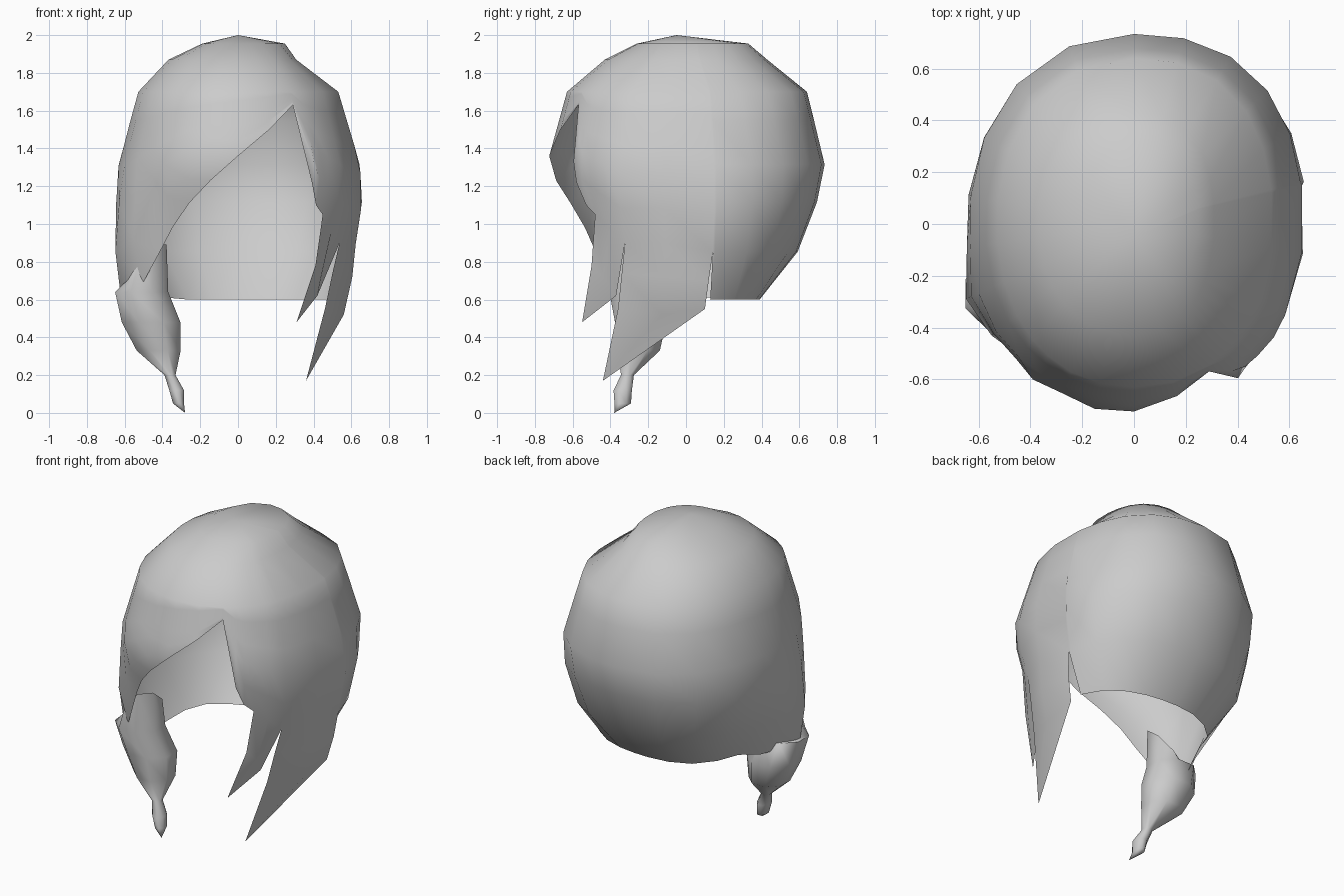
import bpy, bmesh, math

if "Cube" in bpy.data.objects:
    bpy.data.objects.remove(bpy.data.objects["Cube"])

grey = bpy.data.materials.new("hair grey")
grey.diffuse_color = (0.6, 0.6, 0.6, 1)
grey.use_nodes = True
grey.node_tree.nodes["Principled BSDF"].inputs["Base Color"].default_value = grey.diffuse_color


def make(name, verts, faces, angle=80):
    me = bpy.data.meshes.new(name)
    me.from_pydata(verts, [], faces)
    me.materials.append(grey)
    ob = bpy.data.objects.new(name, me)
    bpy.context.collection.objects.link(ob)
    bm = bmesh.new()
    bm.from_mesh(me)
    bmesh.ops.remove_doubles(bm, verts=bm.verts, dist=1e-4)
    bmesh.ops.recalc_face_normals(bm, faces=bm.faces)
    bm.to_mesh(me)
    bm.free()
    bpy.ops.object.select_all(action='DESELECT')
    ob.select_set(True)
    bpy.context.view_layer.objects.active = ob
    bpy.ops.object.shade_smooth_by_angle(angle=math.radians(angle))
    return ob


# Half widths of the hair cap by height: z, left, right, front, back
WIDTHS = [(2.00, .02, .02, .08, .02), (1.955, .19, .25, .26, .33),
          (1.87, .37, .31, .43, .43), (1.70, .53, .535, .63, .64),
          (1.32, .635, .65, .735, .735), (1.12, .645, .665, .66, .695),
          (.85, .60, .625, .55, .59), (.60, .43, .53, .45, .39),
          (.40, .35, .47, .40, .25)]


def cap_point(deg, z):
    """Point on the cap; deg 0 is the front, positive turns to +x."""
    for a, b in zip(WIDTHS, WIDTHS[1:]):
        if z >= b[0]:
            break
    t = (a[0] - z) / (a[0] - b[0])
    l, r, f, k = [p + (q - p) * t for p, q in zip(a[1:], b[1:])]
    # the left front lock keeps its fullness as it falls into the tail
    lock = max(0, 1 - abs(deg + 60) / (34 if deg > -60 else 26))
    if z < 1.12:
        l += (.65 - l) * min(1, 1.6 * lock)
    dx, dy = math.sin(math.radians(deg)), -math.cos(math.radians(deg))
    n = 2.4 if dx > 0 and dy > 0 else 2.15
    rad = (abs(dx / (r if dx > 0 else l)) ** n
           + abs(dy / (k if dy > 0 else f)) ** n) ** (-1 / n)
    rad *= 1 + .14 * lock * min(1, max(0, (1.25 - z) / .35))
    return (dx * rad, dy * rad, z)


# Hair cap: columns around the head, each ending at its own rim height
RIM = [(-180, .6), (-160, .6), (-140, .6), (-120, .61), (-100, .61),
       (-82, .57), (-66, .60), (-52, .68), (-41, .85), (-33, .98),
       (-23, 1.11), (-12, 1.23), (0, 1.36), (14, 1.5), (27, 1.63),
       (34, 1.22), (38, 1.10), (43, 1.05), (51, .98), (59, .90),
       (80, .90), (103, .85), (104, .6), (120, .6), (135, .6), (150, .6),
       (165, .6)]
TOP = [1.955, 1.87, 1.70]
LOW = [.86, .65, .47, .23, 0]
verts, faces = [(0, -.05, 2)], []
rows, n = len(TOP) + len(LOW), len(RIM)
for deg, rim in RIM:
    for z in TOP + [rim + (1.70 - rim) * s for s in LOW]:
        verts.append(cap_point(deg, z))
for i in range(n):
    a, b = 1 + i * rows, 1 + (i + 1) % n * rows
    faces.append((0, a, b))
    for j in range(rows - 1):
        faces.append((a + j, a + j + 1, b + j + 1, b + j))


# Pointed side strands hang from the cap rim and close on a tip
def strand(degs, grid, tip):
    rim = dict(RIM)
    grid = [[cap_point(d, rim[d]) for d in degs]] + grid
    w, start = len(degs), len(verts)
    verts.extend([p for row in grid for p in row] + [tip])
    for r in range(len(grid) - 1):
        for c in range(w - 1):
            k = start + r * w + c
            faces.append((k, k + 1, k + w + 1, k + w))
    base = start + (len(grid) - 1) * w
    for c in range(w - 1):
        faces.append((base + c, base + c + 1, len(verts) - 1))


strand((43, 51, 59),
       [[(.41, -.50, .78), (.44, -.44, .72), (.42, -.37, .62)]],
       (.31, -.55, .48))
strand((59, 80, 103),
       [[(.50, -.34, .74), (.605, -.12, .72), (.60, .12, .70)],
        [(.46, -.36, .55), (.56, -.13, .52), (.565, .10, .55)]],
       (.36, -.44, .17))
make("hair_cap_with_strands", verts, faces)

# Gathered tail at the left front: x, y, z, half width, half depth
TAIL = [(-.48, -.28, .76, .105, .12), (-.51, -.27, .64, .145, .14),
        (-.46, -.24, .48, .16, .14), (-.42, -.25, .33, .12, .115),
        (-.36, -.31, .20, .03, .035), (-.325, -.335, .12, .04, .05),
        (-.315, -.335, .05, .03, .045)]
sides = 8
verts, faces = [], []
for j, (x, y, z, rx, ry) in enumerate(TAIL):
    for i in range(sides):
        a = math.tau * (i + .5) / sides
        # the open mouth rises to a corner at the inner front
        up = .1 * (math.cos(a) - math.sin(a)) if j == 0 else 0
        verts.append((x + rx * 1.05 * math.cos(a),
                      y + ry * 1.05 * math.sin(a), z + up))
verts.append((-.28, -.38, 0))
for j in range(len(TAIL)):
    for i in range(sides):
        p, q = j * sides + i, j * sides + (i + 1) % sides
        if j < len(TAIL) - 1:
            faces.append((p, q, q + sides, p + sides))
        else:
            faces.append((p, q, len(verts) - 1))
make("side_tail", verts, faces)
